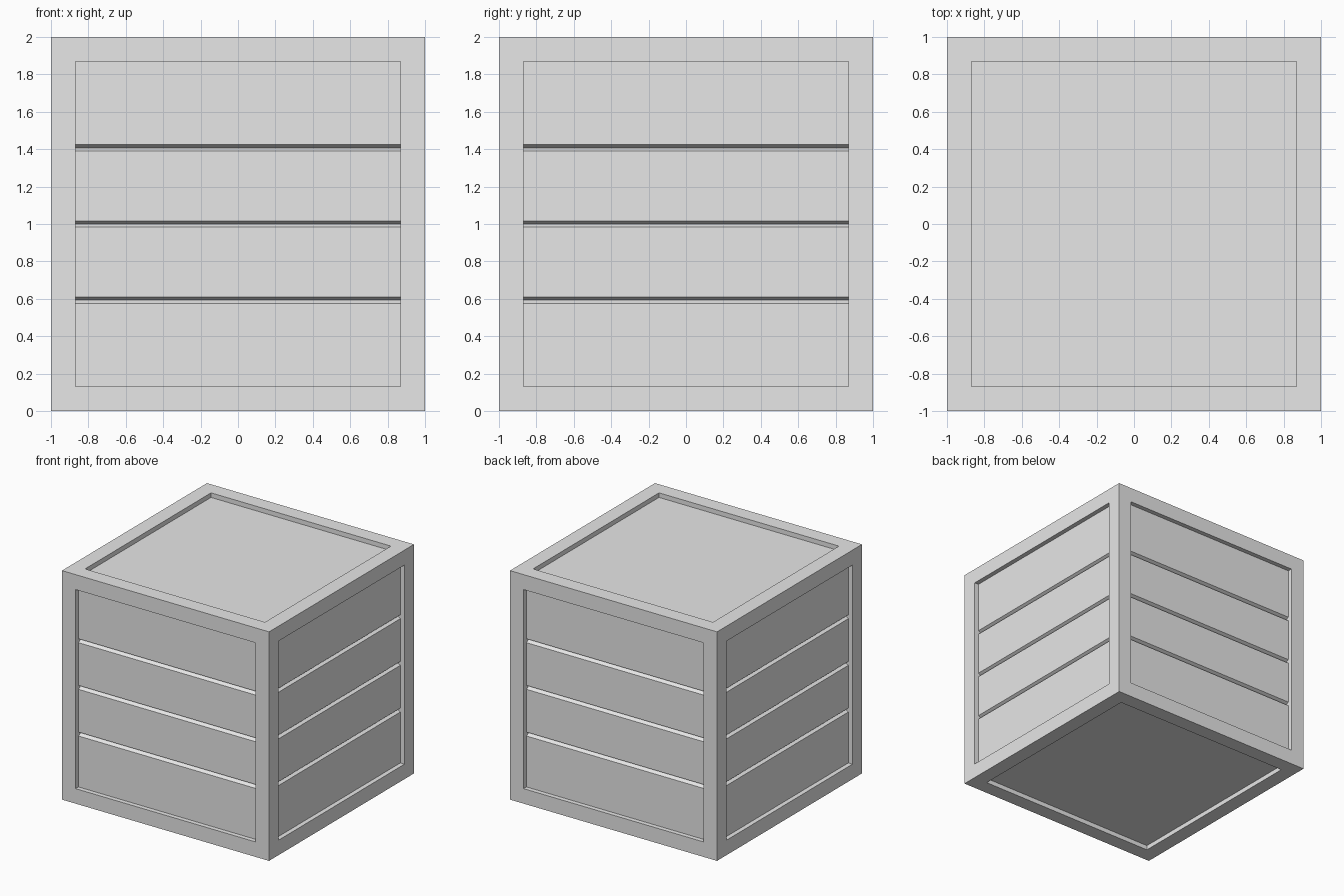
import bpy
import bmesh
from mathutils import Vector

default = bpy.data.objects.get("Cube")
if default:
    bpy.data.objects.remove(default, do_unlink=True)

BORDER, RECESS = 0.185, 0.04      # frame width, panel depth
GROOVE_HALF, GROOVE_DEPTH = 0.017, 0.03
SLATS = 4


def make_material(name, colour):
    mat = bpy.data.materials.new(name)
    mat.use_nodes = True
    mat.diffuse_color = colour
    mat.node_tree.nodes["Principled BSDF"].inputs["Base Color"].default_value = colour
    return mat


# Solid block with a framed, recessed panel on every side
bm = bmesh.new()
bmesh.ops.create_cube(bm, size=2)
bmesh.ops.translate(bm, verts=bm.verts, vec=(0, 0, 1))
panels = list(bm.faces)
bmesh.ops.inset_individual(bm, faces=panels, thickness=BORDER)
bmesh.ops.inset_individual(bm, faces=panels, thickness=0, depth=-RECESS)
bm.normal_update()

# V-shaped grooves dividing the four upright panels into slats
slat_height = (2 - 2 * BORDER) / SLATS
joints = [BORDER + slat_height * i for i in range(1, SLATS)]
for panel in [f for f in panels if abs(f.normal.z) < 0.5]:
    normal = panel.normal.copy()
    plane = panel.calc_center_median().dot(normal)

    def panel_faces():
        return [f for f in bm.faces if f.normal.dot(normal) > 0.99
                and abs(f.calc_center_median().dot(normal) - plane) < 0.001]

    for z in joints:
        for level in (z - GROOVE_HALF, z, z + GROOVE_HALF):
            faces = panel_faces()
            edges = {e for f in faces for e in f.edges}
            verts = {v for f in faces for v in f.verts}
            bmesh.ops.bisect_plane(bm, geom=[*verts, *edges, *faces],
                                   plane_co=(0, 0, level), plane_no=(0, 0, 1))
            bm.normal_update()
    groove_verts = {v for f in panel_faces() for v in f.verts
                    if any(abs(v.co.z - z) < 0.001 for z in joints)}
    for v in groove_verts:
        v.co -= Vector(normal) * GROOVE_DEPTH
    bm.normal_update()

mesh = bpy.data.meshes.new("crate")
bm.to_mesh(mesh)
bm.free()
mesh.materials.append(make_material("light grey", (0.8, 0.8, 0.8, 1)))
crate = bpy.data.objects.new("crate", mesh)
bpy.context.collection.objects.link(crate)
